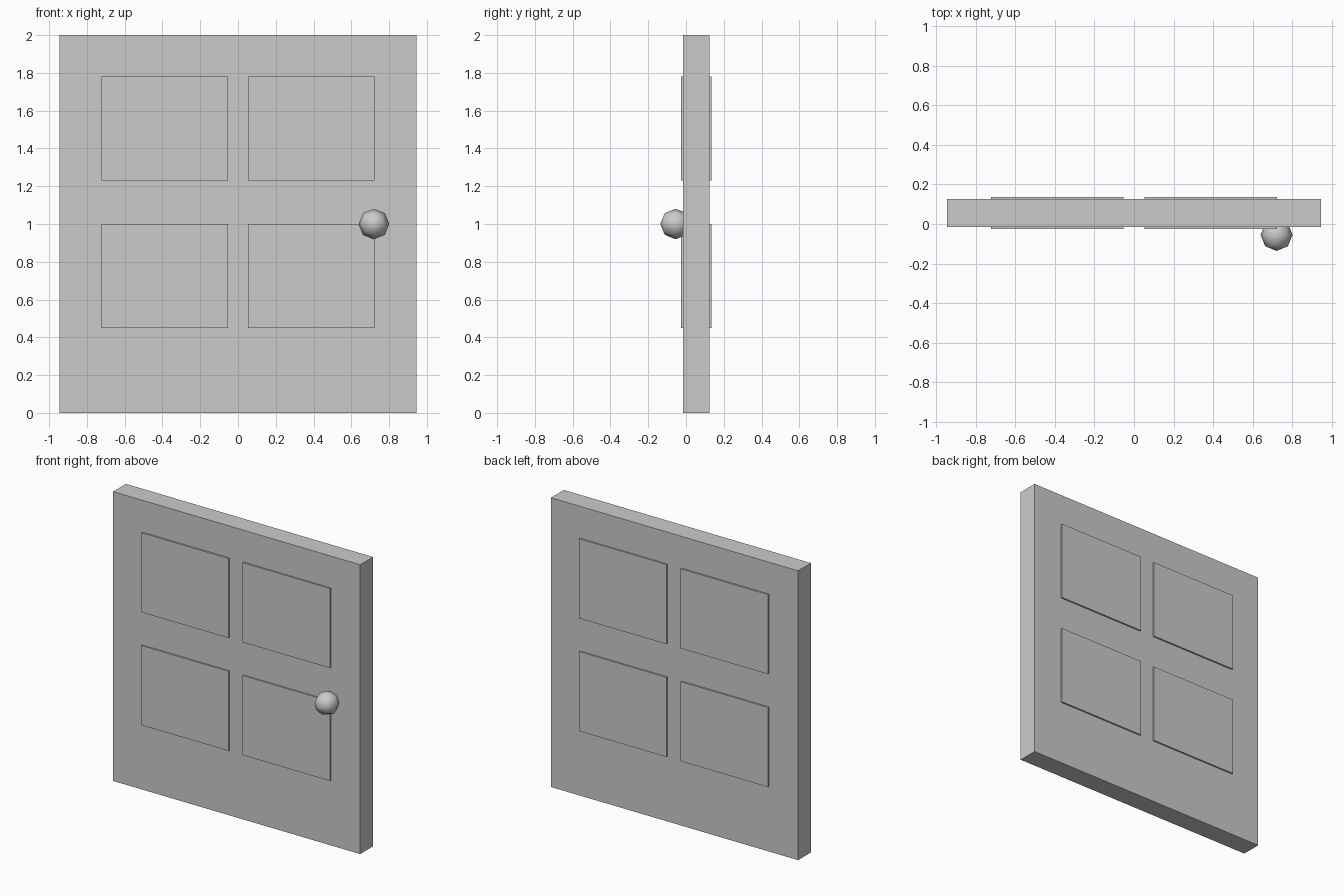
import bpy
import math

cube = bpy.data.objects.get("Cube")
if cube:
    bpy.data.objects.remove(cube, do_unlink=True)

# One plain grey for everything
grey = bpy.data.materials.new("light grey")
grey.use_nodes = True
colour = (0.6, 0.6, 0.6, 1)
grey.diffuse_color = colour
grey.node_tree.nodes["Principled BSDF"].inputs["Base Color"].default_value = colour

MID_Y = 0.055


def box(name, centre, size):
    bpy.ops.mesh.primitive_cube_add(size=1, location=centre)
    ob = bpy.context.object
    ob.name = name
    ob.scale = size
    bpy.ops.object.transform_apply(location=False, rotation=False, scale=True)
    ob.data.materials.append(grey)
    return ob


# Door slab
box("door_slab", (0, MID_Y, 1), (1.89, 0.14, 2))

# Raised panels, standing proud of both faces
for row, z in (("lower", 0.725), ("upper", 1.505)):
    for side, sign in (("right", -1), ("left", 1)):
        box(f"{row}_{side}_panel", (sign * 0.388, MID_Y, z), (0.668, 0.162, 0.55))

# Faceted round knob with smooth shading
bpy.ops.mesh.primitive_uv_sphere_add(
    segments=8, ring_count=4, radius=0.081, location=(0.72, -0.055, 1.0),
    rotation=(math.radians(90), 0, 0))
knob = bpy.context.object
knob.name = "door_knob"
knob.data.materials.append(grey)
bpy.ops.object.shade_smooth()
